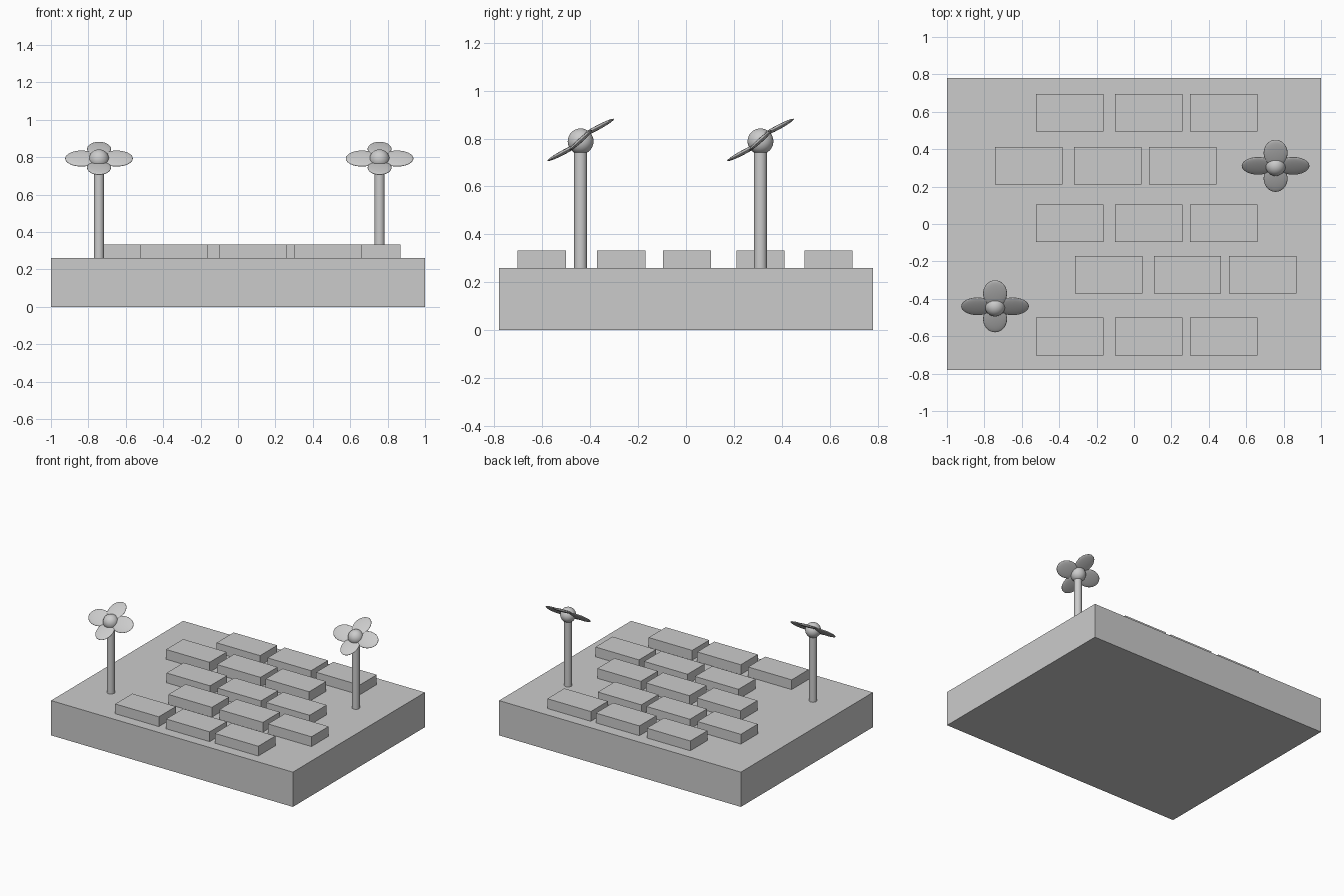
import bpy
from math import radians, cos, sin
from mathutils import Matrix, Vector

if "Cube" in bpy.data.objects:
    bpy.data.objects.remove(bpy.data.objects["Cube"])


def box(name, lo, hi):
    bpy.ops.mesh.primitive_cube_add(size=1, location=[(a + b) / 2 for a, b in zip(lo, hi)])
    ob = bpy.context.object
    ob.name = name
    ob.scale = [b - a for a, b in zip(lo, hi)]
    return ob


def ellipsoid(name, matrix, radii):
    bpy.ops.mesh.primitive_uv_sphere_add(segments=32, ring_count=16, radius=1)
    ob = bpy.context.object
    ob.name = name
    ob.data.transform(matrix @ Matrix.Diagonal((*radii, 1)))
    bpy.ops.object.shade_smooth()
    return ob


# Ground slab
TOP = 0.26
box("base_slab", (-1, -0.78, 0), (1, 0.78, TOP))

# Paving bricks: five staggered rows of three
rows = [(0.595, 0), (0.311, -0.219), (0.004, 0), (-0.271, 0.208), (-0.602, 0)]
for r, (y, shift) in enumerate(rows):
    for c, x in enumerate((-0.343, 0.078, 0.48)):
        x += shift
        box(f"brick_{r}_{c}", (x - 0.18, y - 0.101, TOP), (x + 0.18, y + 0.101, 0.333))


def flower(name, x, y):
    head = 0.788
    # Stem
    bpy.ops.mesh.primitive_cylinder_add(vertices=32, radius=0.027, depth=head - TOP,
                                        location=(x, y, (head + TOP) / 2))
    bpy.context.object.name = name + "_stem"
    bpy.ops.object.shade_smooth_by_angle()
    # Round centre
    hub = Vector((x, y, head))
    ellipsoid(name + "_centre", Matrix.Translation(hub), (0.054,) * 3)
    # Flat petals, tilted to face forward and up
    for s in (-1, 1):
        side = Matrix.Translation(hub + Vector((0.094 * s, 0, 0.005))) @ Matrix.Rotation(radians(42), 4, 'X')
        ellipsoid(name + "_side_petal", side, (0.087, 0.063, 0.01))
        off = Vector((0, 0.0685 * s, 0.006 + 0.05 * s))
        tip = Matrix.Translation(hub + off) @ Matrix.Rotation(radians(28), 4, 'X')
        ellipsoid(name + "_long_petal", tip, (0.064, 0.08, 0.01))


flower("left_flower", -0.743, -0.44)
flower("right_flower", 0.757, 0.311)
